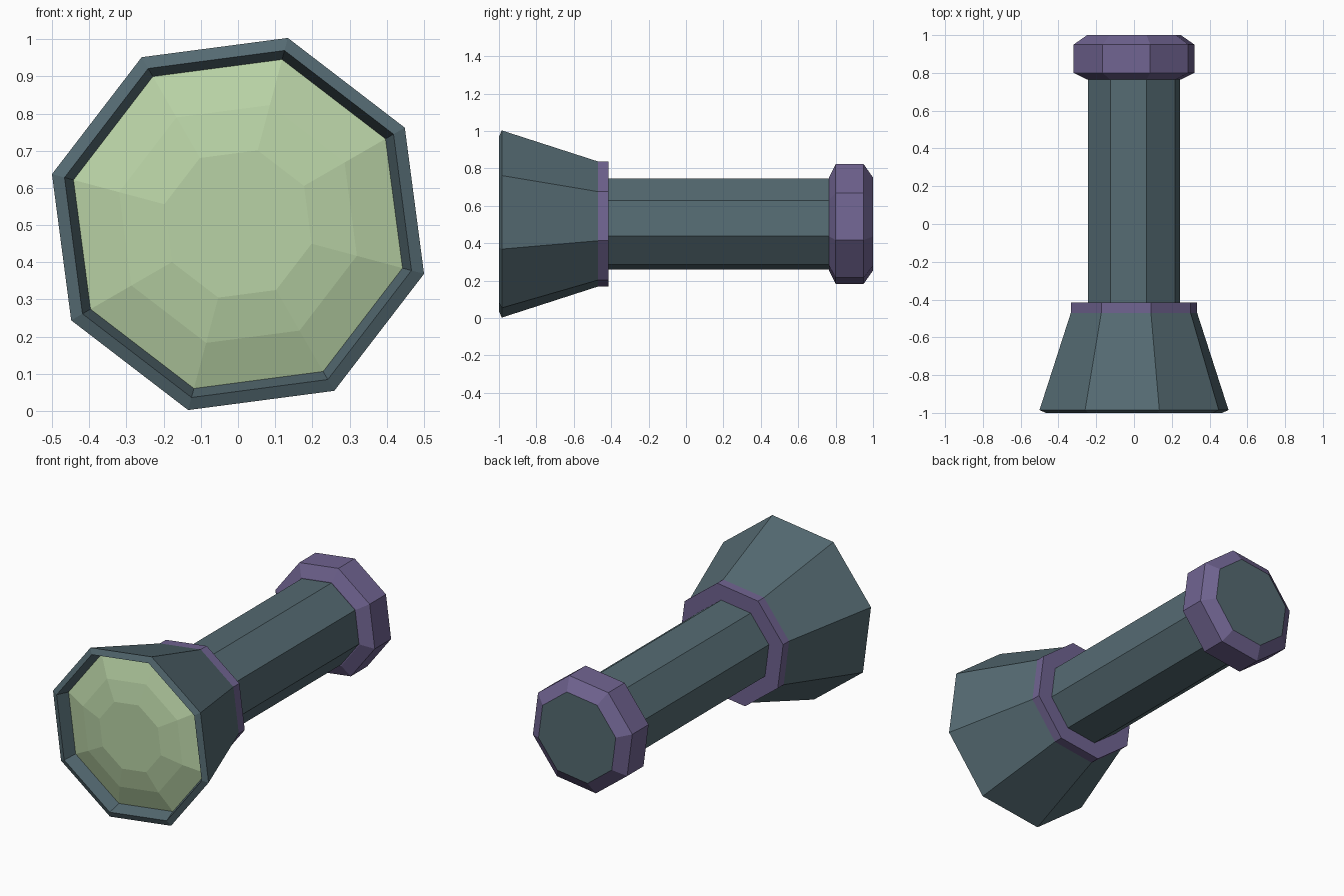
import bpy
import bmesh
from math import cos, sin, radians

if "Cube" in bpy.data.objects:
    bpy.data.objects.remove(bpy.data.objects["Cube"])

SIDES = 8
TURN = 30        # rotation of the octagon, in degrees
AXIS_Z = 0.503   # height of the torch axis


def material(name, rgb):
    m = bpy.data.materials.new(name)
    m.diffuse_color = (*rgb, 1)
    m.use_nodes = True
    m.node_tree.nodes["Principled BSDF"].inputs["Base Color"].default_value = m.diffuse_color
    return m


slate = material("slate", (0.09, 0.145, 0.168))
purple = material("purple", (0.162, 0.127, 0.283))
green = material("pale_green", (0.485, 0.65, 0.38))


def lathe(name, profile, mat, start_cap=False, end_cap=False):
    """Octagonal turning along y; profile is (radius, y) from back to front."""
    bm = bmesh.new()
    rings = []
    for r, y in profile:
        angles = [radians(TURN + 360 / SIDES * k) for k in range(SIDES)]
        rings.append([bm.verts.new((r * cos(a), y, AXIS_Z + r * sin(a))) for a in angles])
    for a, b in zip(rings, rings[1:]):
        for k in range(SIDES):
            n = (k + 1) % SIDES
            bm.faces.new((a[k], a[n], b[n], b[k]))
    if start_cap:
        bm.faces.new(rings[0][::-1])
    if end_cap:
        bm.faces.new(rings[-1])
    mesh = bpy.data.meshes.new(name)
    bm.to_mesh(mesh)
    bm.free()
    mesh.materials.append(mat)
    obj = bpy.data.objects.new(name, mesh)
    bpy.context.collection.objects.link(obj)
    return obj


# Flared head with bevelled rim and recessed inner wall
lathe("head", [(0.346, -0.47), (0.518, -0.985), (0.483, -1.0), (0.458, -0.925)], slate)

# Faceted domed lens
lathe("lens", [(0.458, -0.925), (0.331, -0.967), (0.205, -0.99)], green, end_cap=True)

# Collar between head and handle
lathe("collar", [(0.251, -0.415), (0.346, -0.415), (0.346, -0.47)], purple)

# Handle tube
lathe("handle", [(0.251, 0.765), (0.251, -0.415)], slate)

# Chamfered end cap ring
lathe("end_cap", [(0.257, 1.0), (0.331, 0.95), (0.331, 0.80), (0.257, 0.765), (0.251, 0.765)], purple)

# Flat plate closing the back
lathe("end_plate", [(0.257, 1.0)], slate, start_cap=True)
